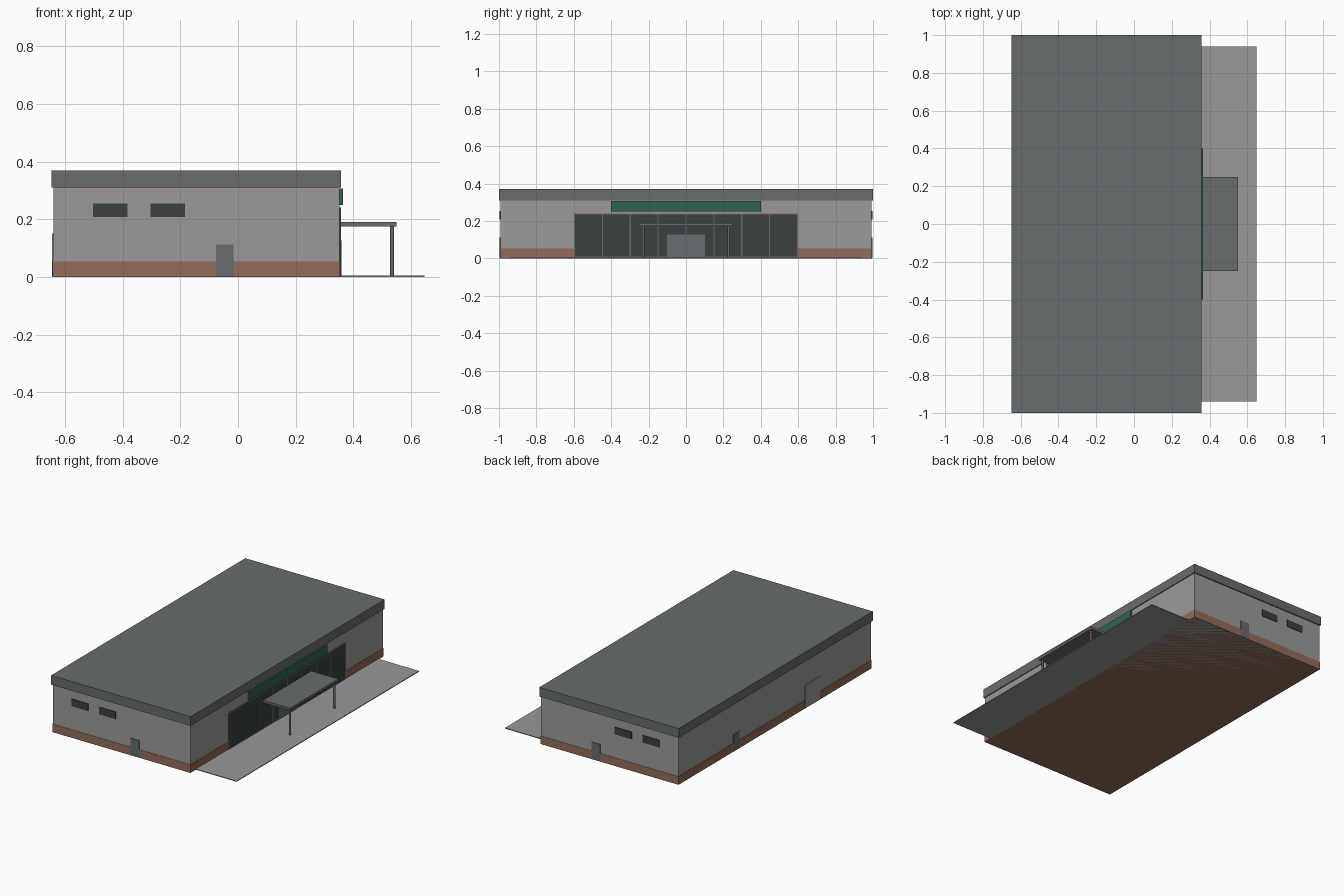
import bpy

cube = bpy.data.objects.get("Cube")
if cube:
    bpy.data.objects.remove(cube, do_unlink=True)


def material(name, rgb):
    m = bpy.data.materials.new(name)
    m.use_nodes = True
    colour = (*rgb, 1)
    m.diffuse_color = colour
    bsdf = next(n for n in m.node_tree.nodes if n.type == 'BSDF_PRINCIPLED')
    bsdf.inputs["Base Color"].default_value = colour
    return m


wall = material("wall grey", (0.325, 0.322, 0.31))
paving = material("paving grey", (0.32, 0.316, 0.305))
brick = material("brick red", (0.29, 0.15, 0.10))
roof = material("roof slate", (0.14, 0.15, 0.155))
steel = material("steel grey", (0.14, 0.15, 0.157))
glass = material("dark glass", (0.044, 0.053, 0.053))
green = material("sign green", (0.031, 0.125, 0.087))


def box(name, x, y, z, mat):
    """Box spanning the given (low, high) ranges."""
    spans = (x, y, z)
    bpy.ops.mesh.primitive_cube_add(size=1, location=[sum(s) / 2 for s in spans])
    ob = bpy.context.object
    ob.name = name
    ob.scale = [s[1] - s[0] for s in spans]
    bpy.ops.object.transform_apply(location=False, rotation=False, scale=True)
    ob.data.materials.append(mat)
    return ob


# Main shell, brick plinth and deep roof band
WEST, EAST, END = -0.641, 0.352, 0.993
box("walls", (WEST, EAST), (-END, END), (0, 0.34), wall)
box("brick_plinth", (WEST - 0.002, EAST + 0.002), (-END - 0.002, END + 0.002),
    (0, 0.053), brick)
box("roof_band", (-0.648, 0.358), (-1, 1), (0.31, 0.37), roof)

# Paved strip along the shopfront
box("paving", (EAST, 0.648), (-0.94, 0.94), (0, 0.005), paving)

# Shopfront glazing with mullions, rails and entrance doors
box("shopfront_glass", (EAST, 0.3555), (-0.6, 0.6), (0.005, 0.239), glass)
for i in range(-4, 5):
    y = i * 0.149
    box("mullion", (EAST, 0.357), (y - 0.003, y + 0.003), (0.005, 0.24), steel)
for z in (0.005, 0.235):
    box("shopfront_rail", (EAST, 0.357), (-0.6, 0.6), (z, z + 0.005), steel)
box("entrance_door", (EAST, 0.359), (-0.102, 0.102), (0.005, 0.127), steel)

# Blank sign board
box("sign_board", (EAST, 0.364), (-0.4, 0.4), (0.25, 0.307), green)

# Entrance canopy on two slim posts
box("canopy", (EAST, 0.55), (-0.25, 0.25), (0.174, 0.19), roof)
for side in (-1, 1):
    bpy.ops.mesh.primitive_cylinder_add(vertices=12, radius=0.007, depth=0.17,
                                        location=(0.535, side * 0.228, 0.09))
    post = bpy.context.object
    post.name = "canopy_post"
    post.data.materials.append(steel)
    bpy.ops.object.shade_smooth_by_angle()

# Windows and a door on each end wall
for side in (-1, 1):
    def end_panel(name, x, z, mat):
        y = sorted((side * (END - 0.003), side * (END + 0.004)))
        box(name, x, y, z, mat)
    for x in (-0.504, -0.304):
        end_panel("end_window", (x, x + 0.12), (0.207, 0.254), glass)
    end_panel("end_door", (-0.077, -0.016), (0.001, 0.112), steel)

# Service door and roller door on the rear long wall
box("service_door", (WEST - 0.004, WEST), (0.37, 0.43), (0.001, 0.112), steel)
box("roller_door", (WEST - 0.004, WEST), (-0.46, -0.31), (0.001, 0.15), wall)
